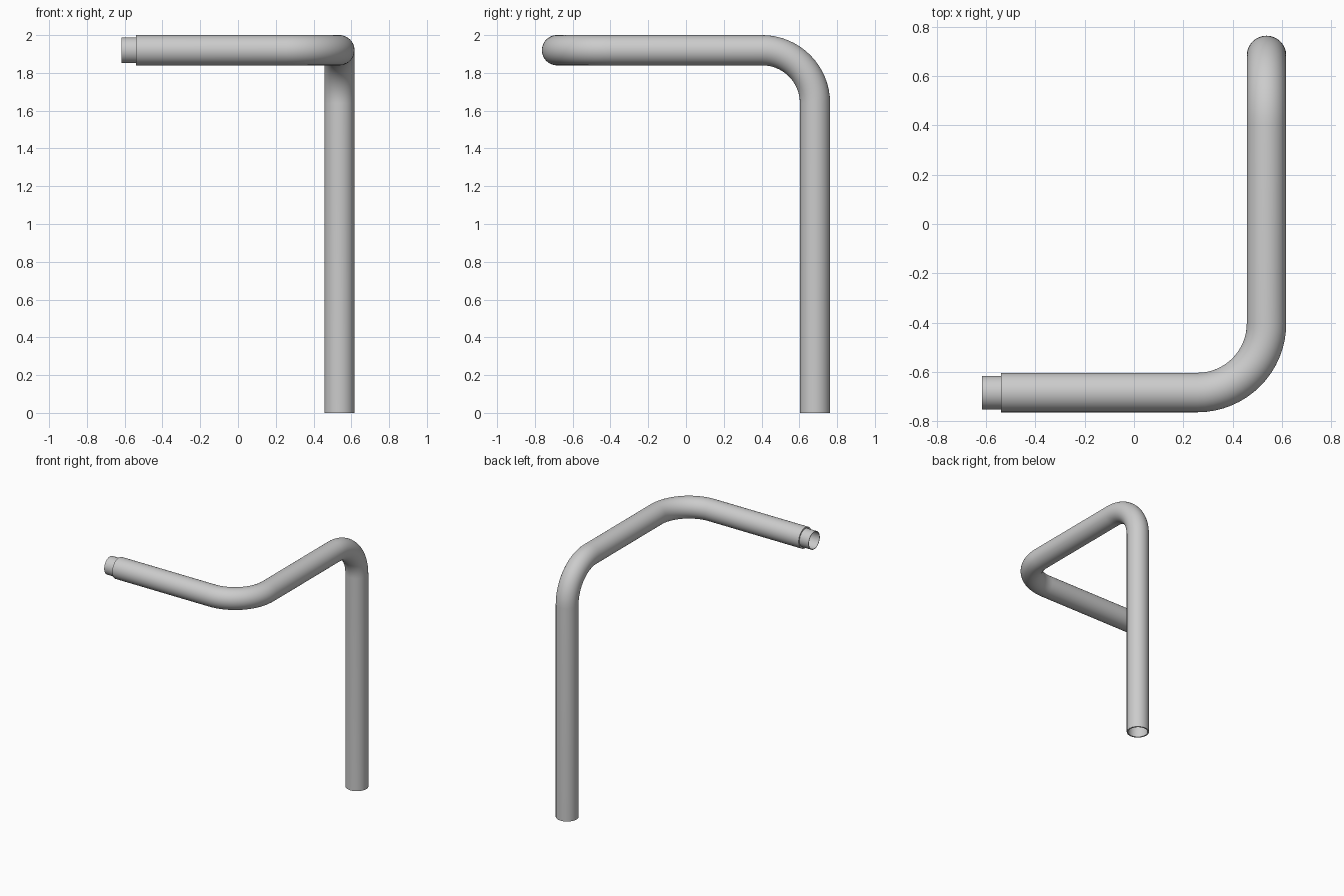
import bpy, bmesh
from math import sin, cos, pi
from mathutils import Vector

if "Cube" in bpy.data.objects:
    bpy.data.objects.remove(bpy.data.objects["Cube"])

SIDES, BEND_STEPS = 48, 16
R_OUT, R_IN = 0.08, 0.07          # main pipe wall
S_OUT, S_IN = 0.068, 0.064        # spigot wall
X, Y, Z, BEND = 0.537, 0.683, 1.92, 0.28


def bend(corner, d_in, d_out):
    """Stations (point, tangent) round a quarter bend at a corner."""
    centre = corner - d_in * BEND + d_out * BEND
    for i in range(BEND_STEPS + 1):
        a = i / BEND_STEPS * pi / 2
        yield (centre + (d_in * sin(a) - d_out * cos(a)) * BEND,
               d_in * cos(a) + d_out * sin(a))


def tube(name, stations, r_out, r_in):
    """Hollow tube swept along the stations, with ring-shaped ends."""
    frames, u, prev = [], None, None
    for p, t in stations:
        if u is None:
            u = t.orthogonal().normalized()
        else:
            u = prev.rotation_difference(t) @ u
        prev = t
        frames.append((p, u.copy(), t.cross(u)))
    bm = bmesh.new()

    def ring(frame, r):
        p, a, b = frame
        return [bm.verts.new(p + (a * cos(2 * pi * k / SIDES) + b * sin(2 * pi * k / SIDES)) * r)
                for k in range(SIDES)]

    rings = [ring(f, r_out) for f in frames] + [ring(f, r_in) for f in reversed(frames)]
    for i, r0 in enumerate(rings):
        r1 = rings[(i + 1) % len(rings)]
        for k in range(SIDES):
            n = (k + 1) % SIDES
            bm.faces.new((r0[k], r0[n], r1[n], r1[k]))
    bmesh.ops.recalc_face_normals(bm, faces=bm.faces)
    mesh = bpy.data.meshes.new(name)
    bm.to_mesh(mesh)
    bm.free()
    obj = bpy.data.objects.new(name, mesh)
    bpy.context.collection.objects.link(obj)
    bpy.ops.object.select_all(action='DESELECT')
    obj.select_set(True)
    bpy.context.view_layer.objects.active = obj
    bpy.ops.object.shade_smooth_by_angle()
    return obj


up, front, left = Vector((0, 0, 1)), Vector((0, -1, 0)), Vector((-1, 0, 0))

# Main pipe: upright, bend to the front, bend to the left
path = [(Vector((X, Y, 0)), up)]
path += bend(Vector((X, Y, Z)), up, front)
path += bend(Vector((X, -Y, Z)), front, left)
path.append((Vector((-0.54, -Y, Z)), left))
tube("bent_pipe", path, R_OUT, R_IN)

# Narrow connector sleeve in the free end
tube("end_connector", [(Vector((-0.46, -Y, Z)), left), (Vector((-0.617, -Y, Z)), left)], S_OUT, S_IN)
